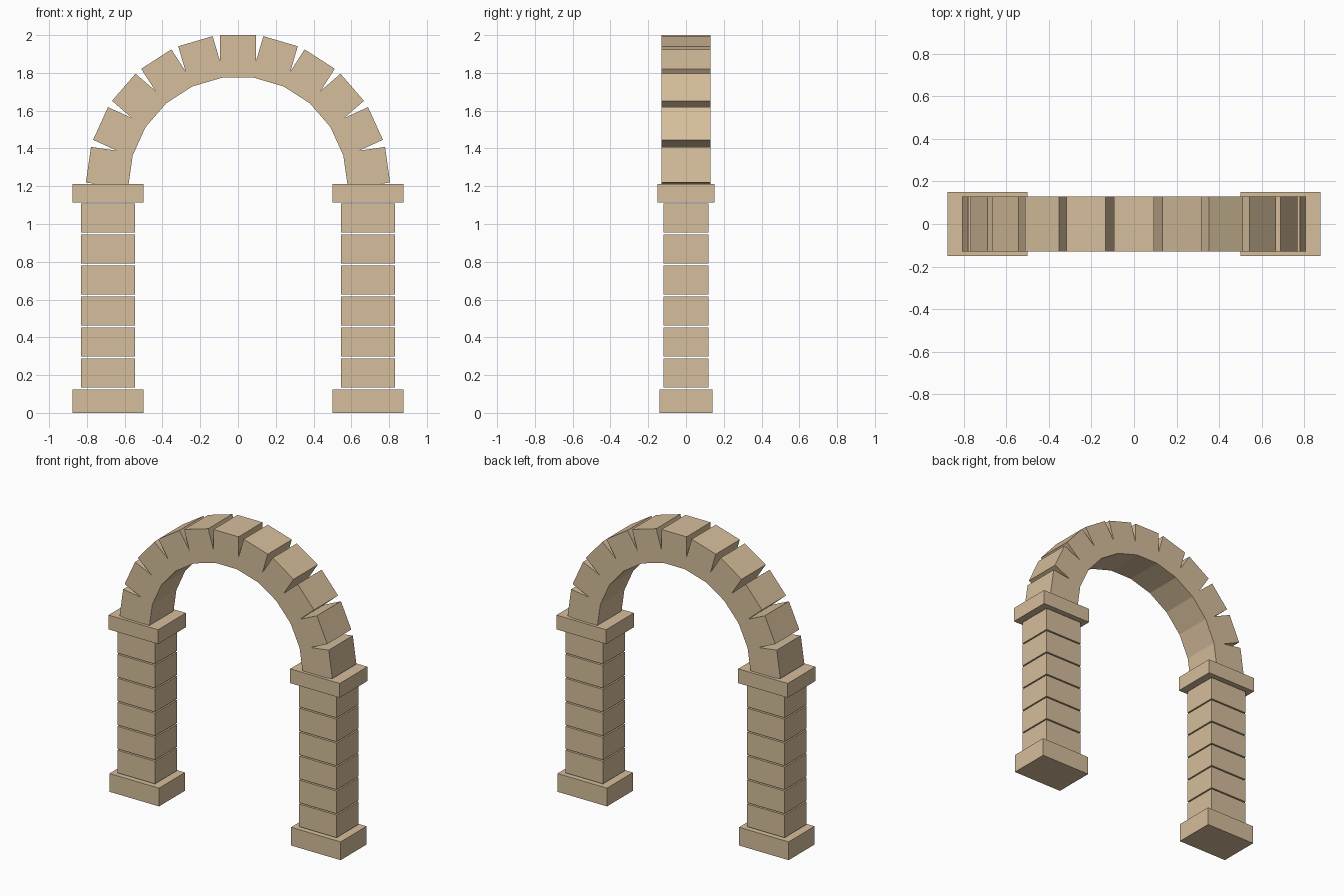
import bpy, bmesh
from math import pi, sin, cos, tan
from mathutils import Vector

cube = bpy.data.objects.get("Cube")
if cube:
    bpy.data.objects.remove(cube, do_unlink=True)

stone = bpy.data.materials.new("sandstone")
stone.use_nodes = True
COLOUR = (0.67, 0.515, 0.33, 1)
stone.diffuse_color = COLOUR
stone.node_tree.nodes["Principled BSDF"].inputs["Base Color"].default_value = COLOUR


def add_object(name, bm):
    bmesh.ops.recalc_face_normals(bm, faces=bm.faces)
    mesh = bpy.data.meshes.new(name)
    bm.to_mesh(mesh)
    bm.free()
    mesh.materials.append(stone)
    obj = bpy.data.objects.new(name, mesh)
    bpy.context.collection.objects.link(obj)
    return obj


def block(name, x, width, depth, bottom, top):
    bm = bmesh.new()
    bmesh.ops.create_cube(bm, size=1)
    for v in bm.verts:
        v.co = Vector((x + v.co.x * width, v.co.y * depth,
                       bottom + (v.co.z + 0.5) * (top - bottom)))
    return add_object(name, bm)


# Pillars: plinth, six separated stones, capital
PILLAR_X = 0.6875
COURSES = 6
PITCH, STONE_HEIGHT, FIRST = 0.164, 0.155, 0.134
for side, sign in (("left", 1), ("right", -1)):
    x = sign * PILLAR_X
    block(side + "_plinth", x, 0.375, 0.28, 0, 0.125)
    for i in range(COURSES):
        z = FIRST + i * PITCH
        block(f"{side}_pillar_stone_{i + 1}", x, 0.285, 0.24, z, z + STONE_HEIGHT)
    block(side + "_capital", x, 0.375, 0.30, 1.115, 1.213)

# Arch: square-cut stones fused at the inside, with V notches between them
STONES = 11
STEP = pi / STONES
OUTER, INNER, HALF = 0.80, 0.575, 0.095
CENTRE_Z = 1.20
DEPTH = 0.26
NOTCH = HALF / tan(STEP / 2)


def arch_point(radius, offset, angle):
    return Vector((radius * cos(angle) - offset * sin(angle), -DEPTH / 2,
                   CENTRE_Z + radius * sin(angle) + offset * cos(angle)))


outline = []
angles = [(i + 0.5) * STEP for i in range(STONES)]
for i, a in enumerate(angles):
    outline += [arch_point(OUTER, -HALF, a), arch_point(OUTER, HALF, a)]
    if i < STONES - 1:
        outline.append(arch_point(NOTCH, HALF, a))
outline.append(arch_point(INNER, HALF, angles[-1]))
for a in reversed(angles[1:]):
    outline.append(arch_point(INNER, -INNER * tan(STEP / 2), a))
outline.append(arch_point(INNER, -HALF, angles[0]))

bm = bmesh.new()
face = bm.faces.new([bm.verts.new(p) for p in outline])
extruded = bmesh.ops.extrude_face_region(bm, geom=[face], use_keep_orig=True)
moved = [g for g in extruded["geom"] if isinstance(g, bmesh.types.BMVert)]
bmesh.ops.translate(bm, verts=moved, vec=(0, DEPTH, 0))
add_object("arch_stones", bm)
